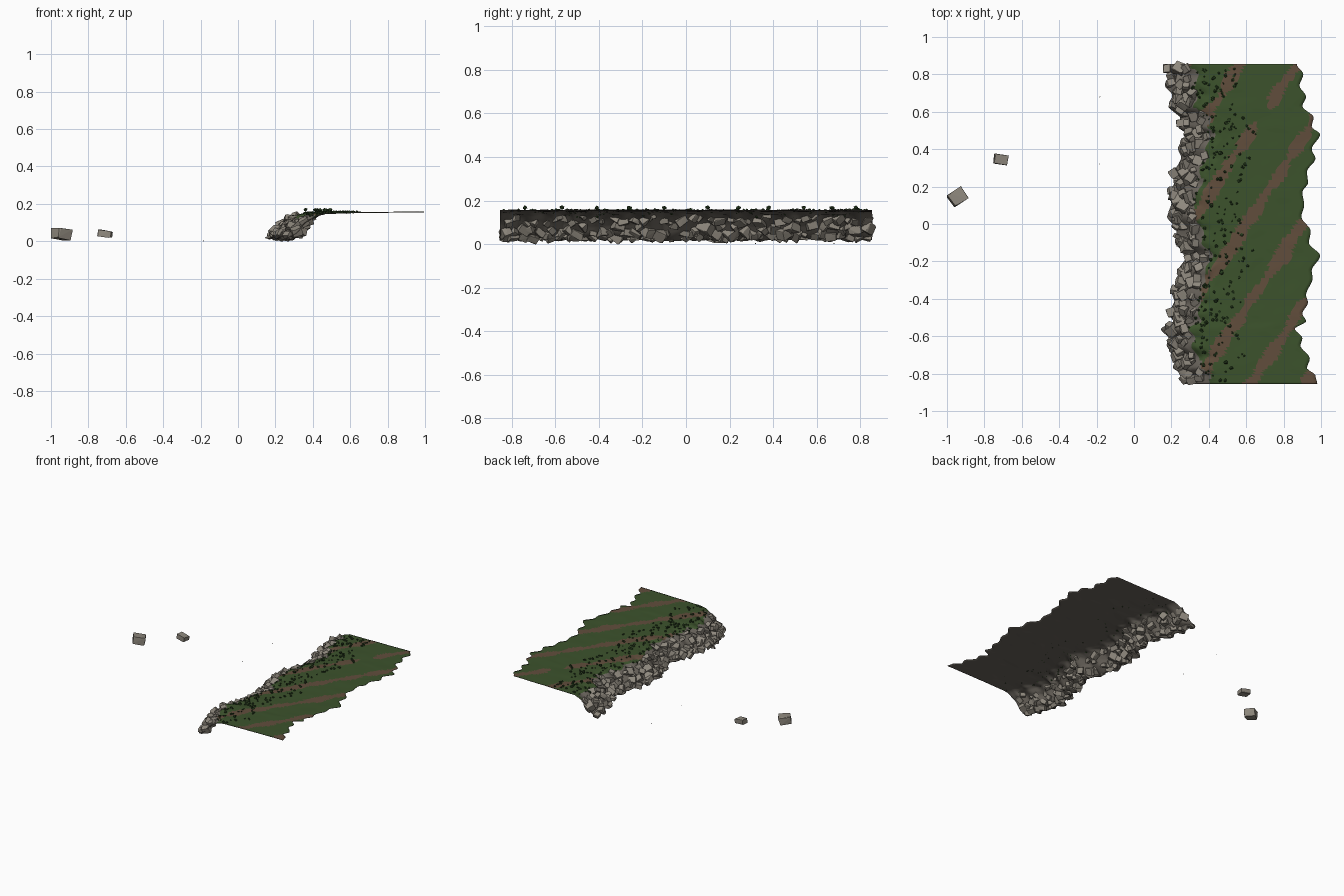
import bpy, bmesh, math, random
from mathutils import Vector, Matrix, noise

if "Cube" in bpy.data.objects:
    bpy.data.objects.remove(bpy.data.objects["Cube"])

random.seed(7)

def mat(name, r, g, b):
    m = bpy.data.materials.new(name)
    m.diffuse_color = (r, g, b, 1)
    m.use_nodes = True
    m.node_tree.nodes["Principled BSDF"].inputs["Base Color"].default_value = m.diffuse_color
    return m

GREEN = mat("grass", 0.045, 0.085, 0.025)
BROWN = mat("soil", 0.12, 0.075, 0.045)
ROCK = mat("cliff_stone", 0.14, 0.125, 0.105)
PALE = mat("pale_stone", 0.27, 0.245, 0.205)
LEAF = mat("bush_leaf", 0.022, 0.05, 0.014)

# wavy back edge of the plateau: (y, x)
EDGE = [(-.855, .98), (-.81, .97), (-.77, .925), (-.72, .94), (-.65, .89), (-.61, .90),
        (-.56, .86), (-.52, .92), (-.48, .90), (-.42, .93), (-.38, .92), (-.29, .955),
        (-.25, .95), (-.17, .995), (-.10, .935), (-.04, .945), (.04, .895), (.10, .91),
        (.17, .90), (.22, .93), (.28, .925), (.35, .97), (.40, .95), (.48, .995),
        (.52, .95), (.57, .96), (.63, .90), (.68, .92), (.74, .885), (.80, .905), (.855, .87)]
# cross-section relative to that edge: (offset, z)
PROFILE = [(-.715, .02), (-.685, .035), (-.655, .055), (-.635, .085), (-.60, .115),
           (-.565, .138), (-.52, .149), (-.42, .153), (0, .158)]

def interp(table, v, smooth=False):
    v = min(max(v, table[0][0]), table[-1][0])
    for (a, p), (b, q) in zip(table, table[1:]):
        if v <= b:
            t = (v - a) / (b - a)
            if smooth:
                t = t * t * (3 - 2 * t)
            return p + (q - p) * t

def edge(y):
    return interp(EDGE, y, True)

def make(name, bm, mats, smooth=False):
    me = bpy.data.meshes.new(name)
    bm.to_mesh(me)
    bm.free()
    for m in mats:
        me.materials.append(m)
    for p in me.polygons:
        p.use_smooth = smooth
    ob = bpy.data.objects.new(name, me)
    bpy.context.collection.objects.link(ob)
    return ob

# terrain sheet: wavy cliff face rolling over into the plateau
bm = bmesh.new()
offs = [-.715 + .013 * i for i in range(17)]
offs += [offs[-1] * (1 - i / 24) for i in range(1, 25)]
rows = []
for j in range(191):
    y = -.855 + 1.71 * j / 190
    row = []
    for u in offs:
        rough = max(0, min(1, (-.5 - u) / .08))
        n = noise.noise(Vector((u * 25, y * 22, 3)))
        z = interp(PROFILE, u) + .016 * n * rough
        z += .002 * noise.noise(Vector((u * 9, y * 9, 8)))
        row.append(bm.verts.new((edge(y) + u + .012 * n * rough, y, max(z, .01))))
    rows.append(row)
for a, b in zip(rows, rows[1:]):
    for i in range(len(offs) - 1):
        f = bm.faces.new((a[i], a[i + 1], b[i + 1], b[i]))
        c = f.calc_center_median()
        u = offs[i]
        ragged = noise.noise(Vector((c.x * 8, c.y * 8, 1)))
        streak = math.sin(2 * math.pi * (c.y - 1.5 * c.x + .56) / .45) + .5 * ragged
        f.material_index = 2 if u < -.575 + .03 * ragged else (1 if streak > .72 else 0)
terrain = make("cliff_terrain", bm, [GREEN, BROWN, ROCK], True)
sol = terrain.modifiers.new("underside", 'SOLIDIFY')
sol.thickness = .003
sol.offset = -1
sol.material_offset = 2
sol.material_offset_rim = 2

# angular stone: hull of jittered cube corners with cut edges
def add_stone(bm, centre, size, spin, cut=.3):
    tmp = bmesh.new()
    for sx in (-1, 1):
        for sy in (-1, 1):
            for sz in (-1, 1):
                for axis in range(3):
                    p = Vector((sx, sy, sz)) * random.uniform(.82, 1.02)
                    p[axis] *= 1 - random.uniform(.4, 1.4) * cut
                    tmp.verts.new(p)
    res = bmesh.ops.convex_hull(tmp, input=tmp.verts[:])
    junk = [v for v in res["geom_interior"] if isinstance(v, bmesh.types.BMVert)]
    bmesh.ops.delete(tmp, geom=junk, context='VERTS')
    m = Matrix.Translation(centre) @ spin @ Matrix.Diagonal((*size, 1))
    bmesh.ops.transform(tmp, matrix=m, verts=tmp.verts[:])
    new = {v: bm.verts.new(v.co) for v in tmp.verts}
    for f in tmp.faces:
        bm.faces.new([new[v] for v in f.verts])
    tmp.free()

def random_spin(k=1.0):
    return (Matrix.Rotation(random.uniform(-3, 3), 4, 'Z')
            @ Matrix.Rotation(random.uniform(-.8, .8) * k, 4, 'X')
            @ Matrix.Rotation(random.uniform(-.8, .8) * k, 4, 'Y'))

# stones packed into the cliff face, in three tiers
bm = bmesh.new()
for u0, count, big in ((-.69, 42, .026), (-.65, 46, .031), (-.60, 38, .026)):
    for i in range(count):
        y = -.825 + 1.65 * (i + random.uniform(-.3, .3)) / (count - 1)
        y = max(-.83, min(.83, y))
        u = u0 + random.uniform(-.02, .02)
        r = big * random.uniform(.6, 1.1)
        z = max(interp(PROFILE, u), r * .75 + .014)
        add_stone(bm, (edge(y) + u - .004, y, z),
                  (r, r * random.uniform(.7, 1.1), r * random.uniform(.55, .85)), random_spin())
make("cliff_stones", bm, [PALE])

# loose boulders in front of the cliff
def boulder(name, pos, size, angle):
    bm = bmesh.new()
    add_stone(bm, pos, size, Matrix.Rotation(angle, 4, 'Z') @ Matrix.Rotation(.15, 4, 'Y'), .22)
    make(name, bm, [PALE])

boulder("large_boulder", (-.943, .145, .039), (.044, .038, .029), .6)
boulder("small_boulder", (-.712, .345, .041), (.038, .027, .019), -.15)

# tiny pebbles
for i, y in enumerate((.68, .32)):
    bm = bmesh.new()
    bmesh.ops.create_icosphere(bm, subdivisions=1, radius=.003,
                               matrix=Matrix.Translation((-.183, y, .003)))
    make(f"pebble_{i + 1}", bm, [ROCK])

# low bushes scattered behind the cliff lip
bm = bmesh.new()

def bush(x, y, z, r):
    m = (Matrix.Translation((x, y, z)) @ Matrix.Rotation(random.uniform(0, 3), 4, 'Z')
         @ Matrix.Diagonal((1, random.uniform(.75, 1.1), .8, 1)))
    verts = bmesh.ops.create_icosphere(bm, subdivisions=1, radius=r, matrix=m)["verts"]
    for v in verts:
        v.co += Vector([random.uniform(-.2, .2) * r for _ in range(3)])

for i in range(240):
    y = random.uniform(-.84, .84)
    u = -.59 + .25 * random.random() ** 1.1
    bush(edge(y) + u, y, interp(PROFILE, u) + .003, random.uniform(.005, .011))
for y in (-.74, -.57, -.41, -.26, -.1, .1, .24, .38, .54, .67, .78):
    u = random.uniform(-.52, -.44)
    bush(edge(y) + u, y, .167, .012)
make("bushes", bm, [LEAF])
